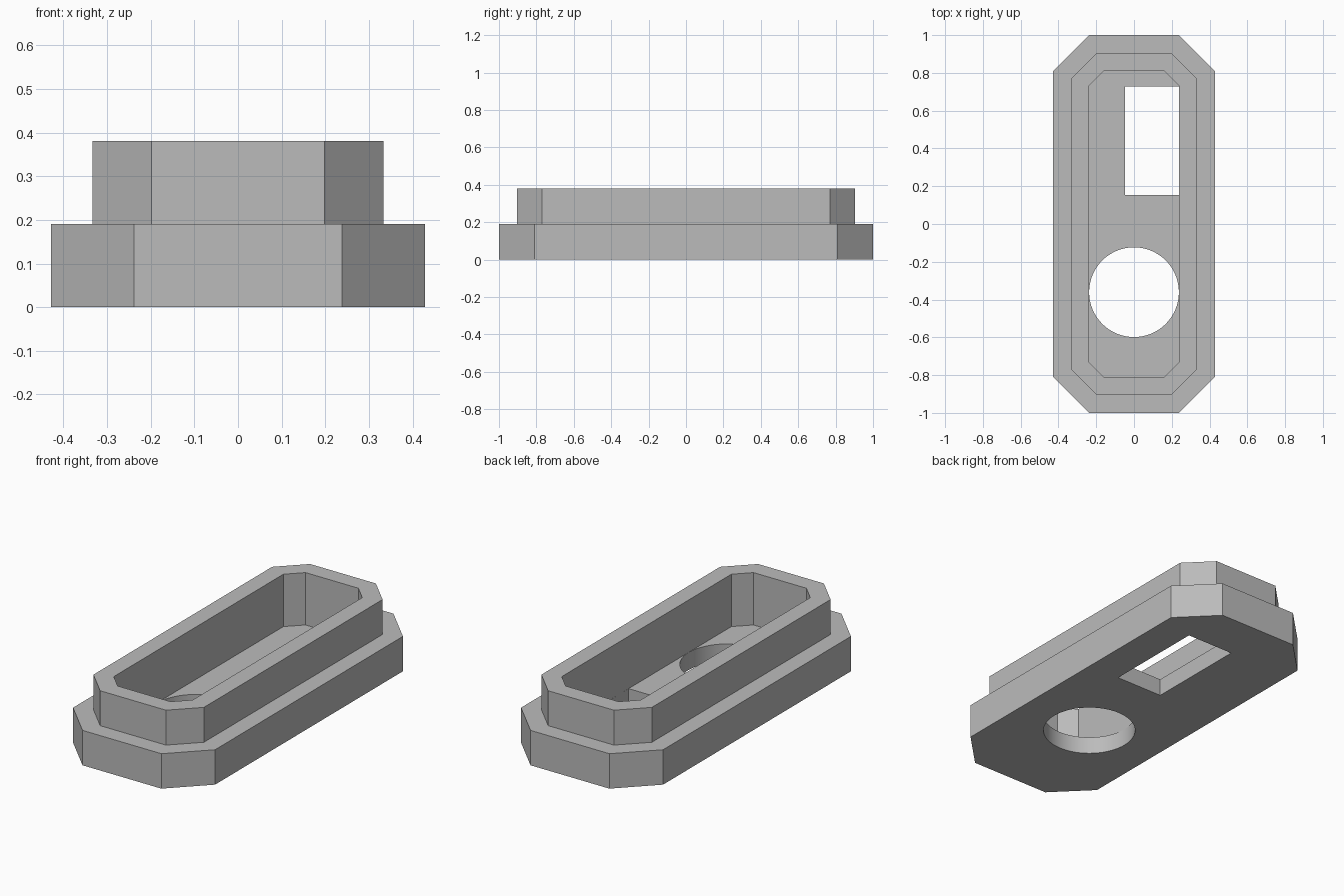
import bpy
import bmesh
import math

if "Cube" in bpy.data.objects:
    bpy.data.objects.remove(bpy.data.objects["Cube"], do_unlink=True)

U = 1 / 21  # design unit

grey = bpy.data.materials.new("plain grey")
grey.use_nodes = True
colour = (0.5, 0.5, 0.5, 1)
grey.diffuse_color = colour
grey.node_tree.nodes["Principled BSDF"].inputs["Base Color"].default_value = colour


def octagon(hx, hy, c):
    """Rectangle outline with clipped corners, counter-clockwise."""
    return [(hx, c - hy), (hx, hy - c), (hx - c, hy), (c - hx, hy),
            (-hx, hy - c), (-hx, c - hy), (c - hx, -hy), (hx - c, -hy)]


def loft(name, rings):
    """Skin a chain of (outline, height) rings and cap both ends."""
    bm = bmesh.new()
    loops = [[bm.verts.new((x, y, z)) for x, y in pts] for pts, z in rings]
    n = len(loops[0])
    for a, b in zip(loops, loops[1:]):
        for i in range(n):
            j = (i + 1) % n
            bm.faces.new((a[i], a[j], b[j], b[i]))
    bm.faces.new(loops[0][::-1])
    bm.faces.new(loops[-1])
    bmesh.ops.recalc_face_normals(bm, faces=bm.faces)
    mesh = bpy.data.meshes.new(name)
    bm.to_mesh(mesh)
    bm.free()
    mesh.materials.append(grey)
    obj = bpy.data.objects.new(name, mesh)
    bpy.context.collection.objects.link(obj)
    return obj


# Stepped tray: wide base, narrower raised rim, recessed floor
base = octagon(9 * U, 21 * U, 4 * U)
rim = octagon(7 * U, 19 * U, 2.83 * U)
cavity = octagon(5 * U, 17 * U, 1.65 * U)
tray = loft("tray", [(base, 0), (base, 4 * U), (rim, 4 * U),
                     (rim, 8 * U), (cavity, 8 * U), (cavity, 2 * U)])

# Openings through the floor, a hair inside the cavity walls
edge = 5 * U - 0.0005
round_hole = [(edge * math.cos(math.tau * i / 64),
               edge * math.sin(math.tau * i / 64) - 7.58 * U) for i in range(64)]
x0, y0, y1 = -U, 3.25 * U, 15.28 * U
slot = [(x0, y0), (edge, y0), (edge, y1), (x0, y1)]

bpy.context.view_layer.objects.active = tray
for name, outline in (("round_cutter", round_hole), ("slot_cutter", slot)):
    cutter = loft(name, [(outline, -U), (outline, 3 * U)])
    cutter.hide_render = True
    mod = tray.modifiers.new(name, "BOOLEAN")
    mod.operation = "DIFFERENCE"
    mod.solver = "EXACT"
    mod.object = cutter
    bpy.ops.object.modifier_apply(modifier=mod.name)
    bpy.data.objects.remove(cutter, do_unlink=True)

# Smooth the round wall, keep all other edges crisp
bpy.ops.object.select_all(action="DESELECT")
tray.select_set(True)
bpy.ops.object.shade_smooth_by_angle(angle=math.radians(20))
